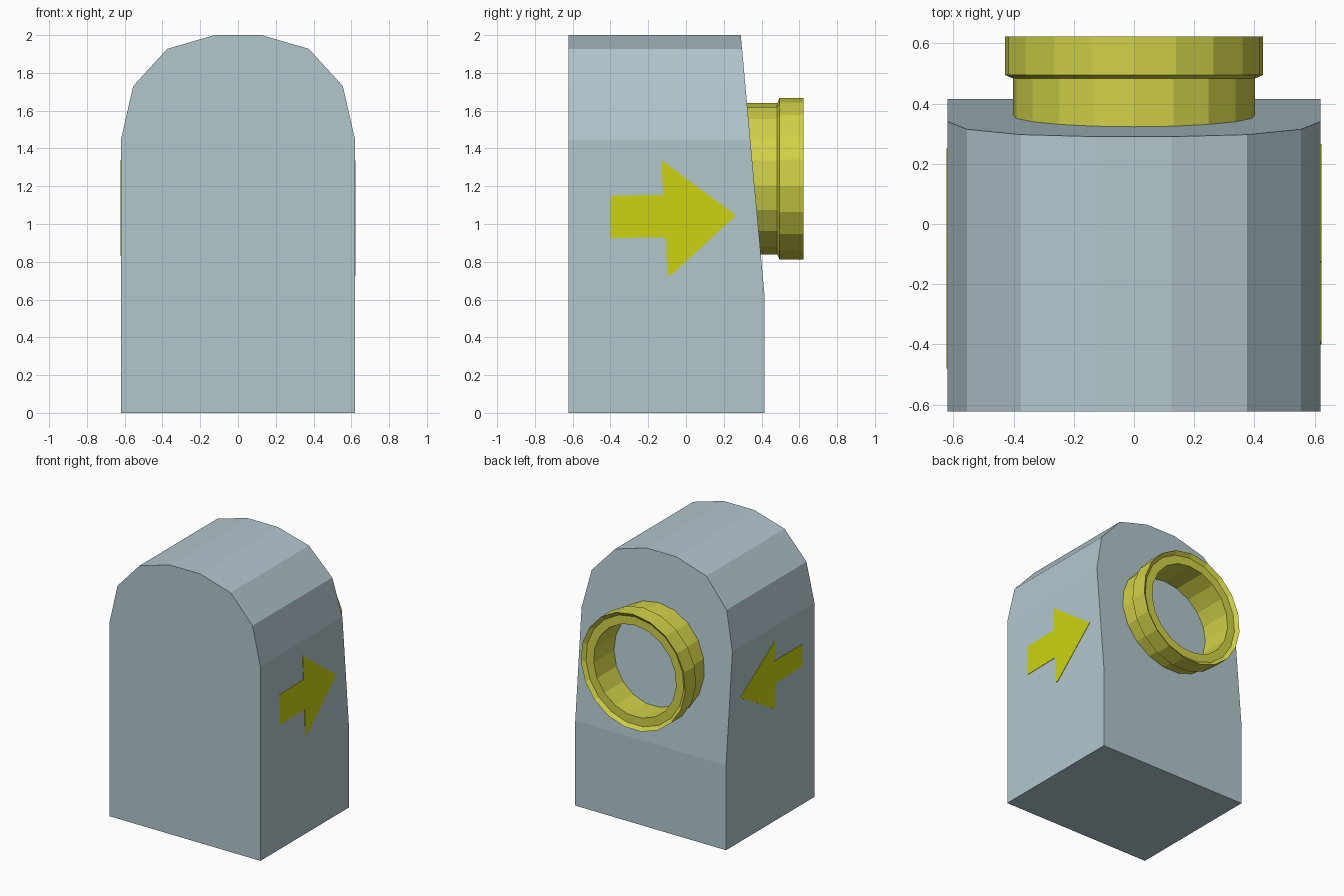
import bpy, bmesh, math

if "Cube" in bpy.data.objects:
    bpy.data.objects.remove(bpy.data.objects["Cube"])


def material(name, rgb):
    m = bpy.data.materials.new(name)
    m.diffuse_color = (*rgb, 1)
    m.use_nodes = True
    m.node_tree.nodes["Principled BSDF"].inputs["Base Color"].default_value = m.diffuse_color
    return m


grey = material("pale blue grey", (0.445, 0.571, 0.617))
yellow = material("ring yellow", (0.64, 0.64, 0.065))
paint = material("arrow yellow", (0.604, 0.658, 0.005))


def make(name, bm, mat):
    bmesh.ops.recalc_face_normals(bm, faces=bm.faces)
    me = bpy.data.meshes.new(name)
    bm.to_mesh(me)
    bm.free()
    me.materials.append(mat)
    ob = bpy.data.objects.new(name, me)
    bpy.context.collection.objects.link(ob)
    return ob


# Arched body: front profile extruded to a back that leans forward above BEND
BEND, FRONT, BACK = 0.63, -0.622, 0.415


def back_y(z):
    return BACK - 0.125 * max(0, z - BEND) / (2 - BEND)


half = [(0.62, 0), (0.62, BEND), (0.62, 1.445), (0.555, 1.73), (0.375, 1.927), (0.125, 2)]
outline = half + [(-x, z) for x, z in reversed(half)]
bm = bmesh.new()
f = [bm.verts.new((x, FRONT, z)) for x, z in outline]
b = [bm.verts.new((x, back_y(z), z)) for x, z in outline]
n = len(outline)
for i in range(n):
    j = (i + 1) % n
    bm.faces.new((f[i], f[j], b[j], b[i]))
bm.faces.new(f)
bm.faces.new((b[0], b[1], b[-2], b[-1]))   # upright lower back
bm.faces.new(b[1:-1])                      # leaning upper back
make("body", bm, grey)

# Hollow port ring: lathed (radius, y) section, first vertex at the top
SIDES, CZ = 19, 1.237
section = [(0.34, 0.28), (0.403, 0.28), (0.403, 0.483), (0.43, 0.495),
           (0.43, 0.622), (0.403, 0.6), (0.34, 0.6)]
bm = bmesh.new()
rings = []
for k in range(SIDES):
    a = 2 * math.pi * k / SIDES
    rings.append([bm.verts.new((r * math.sin(a), y, CZ + r * math.cos(a))) for r, y in section])
for k in range(SIDES):
    p, q = rings[k], rings[(k + 1) % SIDES]
    for i in range(len(section)):
        j = (i + 1) % len(section)
        bm.faces.new((p[i], p[j], q[j], q[i]))
make("port_ring", bm, yellow)


# Painted arrows: thin plates on both side walls, both pointing to the back
def arrow(name, side, pts):
    bm = bmesh.new()
    lo = [bm.verts.new((side * 0.618, y, z)) for y, z in pts]
    hi = [bm.verts.new((side * 0.623, y, z)) for y, z in pts]
    bm.faces.new(lo)
    bm.faces.new(hi)
    for i in range(len(pts)):
        j = (i + 1) % len(pts)
        bm.faces.new((lo[i], lo[j], hi[j], hi[i]))
    make(name, bm, paint)


arrow("right_arrow", 1, [(-0.40, 0.925), (-0.105, 0.93), (-0.10, 0.735), (-0.08, 0.728),
                         (0.265, 1.045), (-0.125, 1.335), (-0.13, 1.325),
                         (-0.12, 1.155), (-0.39, 1.15), (-0.40, 1.135)])
arrow("left_arrow", -1, [(-0.48, 1.03), (-0.16, 1.02), (-0.16, 0.83), (0.25, 1.07),
                         (-0.16, 1.34), (-0.15, 1.19), (-0.48, 1.19)])
